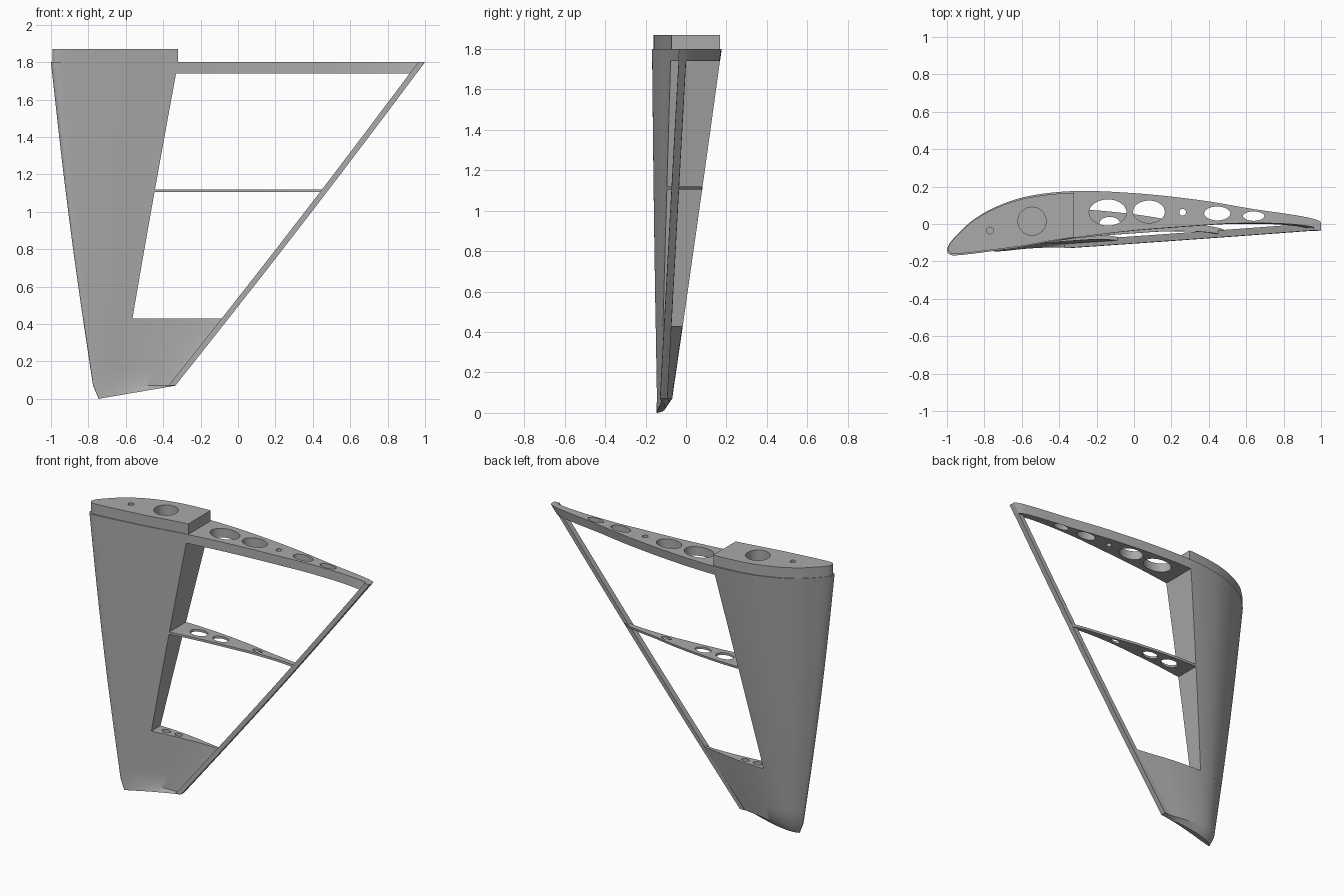
import bpy, bmesh, math

if "Cube" in bpy.data.objects:
    bpy.data.objects.remove(bpy.data.objects["Cube"])

grey = bpy.data.materials.new("plain_grey")
grey.diffuse_color = (0.4, 0.4, 0.4, 1)
grey.use_nodes = True
grey.node_tree.nodes["Principled BSDF"].inputs["Base Color"].default_value = grey.diffuse_color

# Aerofoil outline at full size: trailing edge -> upper -> nose -> lower
UPPER = [(1, .005), (.67, .075), (.35, .128), (0, .165), (-.32, .176), (-.56, .15),
         (-.72, .10), (-.853, .027), (-.95, -.062), (-1, -.14)]
LOWER = [(-.96, -.168), (-.665, -.133), (-.325, -.075), (0, -.035), (.35, -.008),
         (.55, .004), (.83, 0), (1, -.035)]
KNOTS = [(math.acos(x), y) for x, y in UPPER] + [(2 * math.pi - math.acos(x), y) for x, y in LOWER]
SPAR = -.32          # rear of the solid nose, as a fraction of the section
Z0, Z1 = .07, 1.8    # smallest and largest section


def foil_y(th):
    """Smooth height of the outline at angle th."""
    k = KNOTS
    i = 0
    while i < len(k) - 2 and th > k[i + 1][0]:
        i += 1

    def slope(j):
        a, b = max(j - 1, 0), min(j + 1, len(k) - 1)
        return (k[b][1] - k[a][1]) / (k[b][0] - k[a][0])
    h = k[i + 1][0] - k[i][0]
    t = (th - k[i][0]) / h
    return ((2*t**3 - 3*t*t + 1) * k[i][1] + (t**3 - 2*t*t + t) * h * slope(i)
            + (3*t*t - 2*t**3) * k[i + 1][1] + (t**3 - t*t) * h * slope(i + 1))


def station(z):
    """Centre x, centre y and scale of the section at height z."""
    u = (z - Z0) / (Z1 - Z0)
    return -.555 * (1 - u), -.107 * (1 - u), .22 + .78 * u + .012 * math.sin(math.pi * min(max(u, 0), 1))


def section(z, a=-1, b=1, n=28):
    """Ring of points for the part of the section between a and b."""
    cx, cy, s = station(z)
    t0, t1 = math.acos(b), math.acos(a)
    ths = [t0 + (t1 - t0) * i / n for i in range(n + 1)]
    low = [2 * math.pi - t for t in reversed(ths)]
    ths += low[1:] if a == -1 else low
    return [(cx + s * math.cos(t), cy + s * foil_y(t), z) for t in ths]


def loft(name, rings):
    """Skin a list of equal rings and cap both ends."""
    bm = bmesh.new()
    vs = [[bm.verts.new(p) for p in r] for r in rings]
    n = len(vs[0])
    for r, q in zip(vs, vs[1:]):
        for i in range(n):
            j = (i + 1) % n
            bm.faces.new((r[i], r[j], q[j], q[i]))
    bm.faces.new(vs[0][::-1])
    bm.faces.new(vs[-1])
    bmesh.ops.recalc_face_normals(bm, faces=bm.faces)
    me = bpy.data.meshes.new(name)
    bm.to_mesh(me)
    bm.free()
    me.materials.append(grey)
    ob = bpy.data.objects.new(name, me)
    bpy.context.collection.objects.link(ob)
    return ob


def drill(ob, holes, z_low, z_high):
    """Cut elliptical holes (x, y, rx, ry) from z_low to z_high."""
    for x, y, rx, ry in holes:
        ring = [(x + rx * math.cos(i * math.pi / 16), y + ry * math.sin(i * math.pi / 16))
                for i in range(32)]
        cutter = loft("cutter", [[(p, q, z) for p, q in ring] for z in (z_low, z_high)])
        cutter.hide_render = True
        m = ob.modifiers.new("hole", 'BOOLEAN')
        m.operation, m.solver, m.object = 'DIFFERENCE', 'EXACT', cutter
        bpy.context.view_layer.objects.active = ob
        bpy.ops.object.modifier_apply(modifier=m.name)
        bpy.data.objects.remove(cutter)


def mid_holes(z, holes):
    """Place holes (x, rx, ry) halfway between upper and lower skin."""
    cx, cy, s = station(z)
    out = []
    for x, rx, ry in holes:
        t = math.acos((x - cx) / s)
        out.append((x, cy + s * (foil_y(t) + foil_y(2 * math.pi - t)) / 2, rx, ry))
    return out


def levels(a, b, n):
    return [a + (b - a) * i / n for i in range(n + 1)]


# Solid nose with rod holes
ROD_HOLES = [(-.545, .015, .075, .075), (-.77, -.035, .018, .018)]
nose = loft("nose_section", [section(z, -1, SPAR) for z in levels(.43, Z1, 12)])
drill(nose, ROD_HOLES, 1.3, 2)

# Joining tongue on top, slightly inset
tongue_ring = [(x * .99 - .003, y * .95, z) for x, y, z in section(Z1, -1, SPAR)]
tongue = loft("joining_tongue", [[(x, y, h) for x, y, _ in tongue_ring] for h in (1.79, 1.87)])
drill(tongue, ROD_HOLES, 1.3, 2)

# Solid tip with slanted end
base = section(Z0)
end = []
for x, y, z in base:
    f = (x + .775) / .44
    end.append((-.745 + .41 * f, -.125 + .6 * (y + .107), .07 * max(f, 0)))
tip = loft("tip_block", [end] + [section(z) for z in levels(Z0, .43, 4)])
drill(tip, mid_holes(.43, [(-.49, .03, .021), (-.40, .026, .017)]), .37, .5)

# Ribs with lightening holes
top_rib = loft("top_rib", [section(z, SPAR, 1) for z in (1.74, Z1)])
drill(top_rib, mid_holes(1.8, [(-.14, .10, .07), (.08, .085, .06), (.26, .018, .018),
                               (.445, .07, .037), (.64, .057, .025)]), 1.6, 2)
middle_rib = loft("middle_rib", [section(z, SPAR - .01, 1) for z in (1.105, 1.12)])
drill(middle_rib, mid_holes(1.11, [(-.29, .06, .042), (-.13, .055, .035), (.15, .035, .017)]), 1, 1.2)

# Trailing edge strip
rings = []
for z in levels(Z0, Z1, 12):
    cx, cy, s = station(z)
    x, y = cx + s, cy - .015 * s
    rings.append([(x - .037, y - .019, z), (x, y - .018, z), (x, y + .018, z), (x - .037, y + .019, z)])
strip = loft("trailing_edge_strip", rings)

# Smooth skin, sharp edges
for ob in bpy.data.objects:
    ob.select_set(True)
bpy.context.view_layer.objects.active = nose
bpy.ops.object.shade_smooth_by_angle(angle=math.radians(30))
